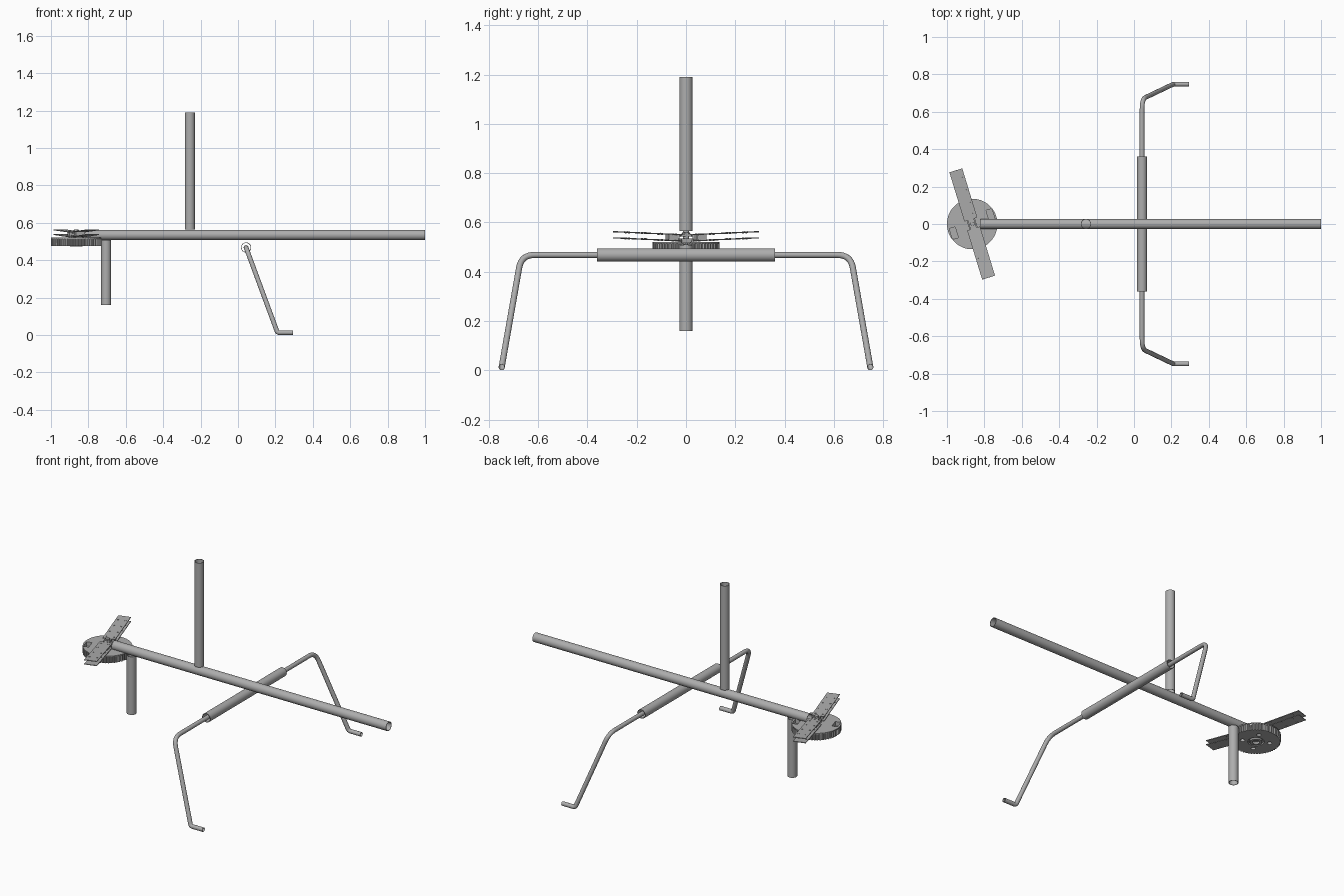
import bpy, bmesh, math
from math import sin, cos, pi, radians
from mathutils import Vector, Matrix

if "Cube" in bpy.data.objects:
    bpy.data.objects.remove(bpy.data.objects["Cube"])

grey = bpy.data.materials.new("metal grey")
grey.diffuse_color = (0.42, 0.42, 0.42, 1)
grey.use_nodes = True
grey.node_tree.nodes["Principled BSDF"].inputs["Base Color"].default_value = grey.diffuse_color


def finish(name, bm, smooth=True):
    bmesh.ops.recalc_face_normals(bm, faces=bm.faces[:])
    me = bpy.data.meshes.new(name)
    bm.to_mesh(me)
    bm.free()
    me.materials.append(grey)
    ob = bpy.data.objects.new(name, me)
    bpy.context.collection.objects.link(ob)
    if smooth:
        bpy.context.view_layer.objects.active = ob
        ob.select_set(True)
        bpy.ops.object.shade_smooth_by_angle(angle=radians(35))
        ob.select_set(False)
    return ob


def tube(name, pts, r, wall, n=32):
    """Hollow open-ended pipe swept along a path."""
    pts = [Vector(p) for p in pts]
    bm = bmesh.new()
    segs = [(b - a).normalized() for a, b in zip(pts, pts[1:])]
    u = segs[0].orthogonal().normalized()
    outer, inner, prev = [], [], segs[0]
    for i, p in enumerate(pts):
        t = (segs[max(i - 1, 0)] + segs[min(i, len(segs) - 1)]).normalized()
        u = (prev.rotation_difference(t) @ u).normalized()
        v, prev = t.cross(u), t
        dirs = [u * cos(2 * pi * k / n) + v * sin(2 * pi * k / n) for k in range(n)]
        outer.append([bm.verts.new(p + d * r) for d in dirs])
        inner.append([bm.verts.new(p + d * (r - wall)) for d in dirs])
    loops = outer + inner[::-1] + [outer[0]]
    for a, b in zip(loops, loops[1:]):
        for k in range(n):
            bm.faces.new((a[k], a[(k + 1) % n], b[(k + 1) % n], b[k]))
    return finish(name, bm)


def rounded(pts, radii, steps=8):
    """Path with its inner corners replaced by arcs."""
    pts = [Vector(p) for p in pts]
    out = [pts[0]]
    for i in range(1, len(pts) - 1):
        a = pts[i] + (pts[i - 1] - pts[i]).normalized() * radii[i - 1]
        b = pts[i] + (pts[i + 1] - pts[i]).normalized() * radii[i - 1]
        for k in range(steps + 1):
            s = k / steps
            out.append(a * (1 - s) ** 2 + pts[i] * 2 * s * (1 - s) + b * s * s)
    return out + [pts[-1]]


def add_box(bm, size, mat):
    bmesh.ops.create_cube(bm, size=1, matrix=mat @ Matrix.Diagonal((*size, 1)))


def add_cyl(bm, r, h, mat, n=24):
    bmesh.ops.create_cone(bm, cap_ends=True, segments=n, radius1=r, radius2=r, depth=h, matrix=mat)


T = Matrix.Translation

# Frame tubes
tube("main_tube", [(-0.82, 0, 0.535), (1, 0, 0.535)], 0.027, 0.003)
tube("seat_mast", [(-0.257, 0, 0.565), (-0.257, 0, 1.19)], 0.027, 0.003)
tube("lower_post", [(-0.705, 0, 0.16), (-0.705, 0, 0.508)], 0.027, 0.003)
tube("cross_tube", [(0.043, -0.362, 0.468), (0.043, 0.362, 0.468)], 0.027, 0.003)

# Bent legs sliding in the cross tube
for side, s in (("left", 1), ("right", -1)):
    path = [(0.043, 0.01 * s, 0.468), (0.043, 0.668 * s, 0.468),
            (0.211, 0.748 * s, 0.0125), (0.295, 0.748 * s, 0.0125)]
    tube(side + "_leg", rounded(path, (0.055, 0.012)), 0.0125, 0.002, 20)

# Toothed drum
cx = -0.865
hub = T((cx, 0, 0)) @ Matrix.Rotation(radians(17), 4, 'Z')
bm = bmesh.new()
teeth = 54
ring = []
for k in range(teeth * 4):
    r = 0.135 if k % 4 < 2 else 0.129
    a = 2 * pi * k / (teeth * 4)
    ring.append(bm.verts.new((cx + r * cos(a), r * sin(a), 0.477)))
base = bm.faces.new(ring)
ext = bmesh.ops.extrude_face_region(bm, geom=[base])
bmesh.ops.translate(bm, vec=(0, 0, 0.037),
                    verts=[g for g in ext["geom"] if isinstance(g, bmesh.types.BMVert)])
drum = finish("toothed_drum", bm, False)

bm = bmesh.new()
add_cyl(bm, 0.135, 0.006, T((cx, 0, 0.517)), 96)
plate = finish("drum_top_plate", bm)

# Slots in the top and round pockets underneath
bm = bmesh.new()
for s in (1, -1):
    add_box(bm, (0.032, 0.06, 0.04), hub @ T((0.108 * s, 0.018 * s, 0.515)))
for k in range(4):
    a = radians(45 + 90 * k)
    add_cyl(bm, 0.013, 0.03, hub @ T((0.075 * cos(a), 0.075 * sin(a), 0.477)))
add_cyl(bm, 0.045, 0.02, hub @ T((0, 0, 0.477)), 48)
cutter = finish("drum_cutter", bm, False)
cutter.hide_render = True
cutter.hide_set(True)
for ob in (drum, plate):
    m = ob.modifiers.new("pockets", 'BOOLEAN')
    m.operation, m.object, m.solver = 'DIFFERENCE', cutter, 'EXACT'

# Bearing under the drum
tube("drum_bearing", [(cx, 0, 0.474), (cx, 0, 0.492)], 0.034, 0.014)

# Rotor hub with axle and nut
bm = bmesh.new()
add_cyl(bm, 0.012, 0.07, hub @ T((0, 0, 0.53)))
add_box(bm, (0.045, 0.05, 0.014), hub @ T((0, 0, 0.527)))
add_box(bm, (0.034, 0.05, 0.010), hub @ T((0, 0, 0.548)))
add_cyl(bm, 0.014, 0.008, hub @ T((0, 0, 0.557)), 6)
finish("rotor_hub", bm)

# Paired clamp plates, tilted upward on both sides
for name, turn in (("left", 0), ("right", pi)):
    arm = hub @ Matrix.Rotation(turn, 4, 'Z')
    for level, z in (("upper", 0.549), ("lower", 0.524)):
        tilt = arm @ T((0, 0, z)) @ Matrix.Rotation(radians(2.5), 4, 'X')
        bm = bmesh.new()
        add_box(bm, (0.072, 0.275, 0.004), tilt @ T((0, 0.1625, 0)))
        for y in (0.05, 0.11, 0.18, 0.25):
            for x in (-0.022, 0.022):
                add_cyl(bm, 0.005, 0.008, tilt @ T((x, y, 0)), 12)
        finish(name + "_" + level + "_blade", bm)
    bm = bmesh.new()
    add_box(bm, (0.05, 0.04, 0.022), arm @ T((0, 0.06, 0.539)))
    finish(name + "_spacer_block", bm, False)
